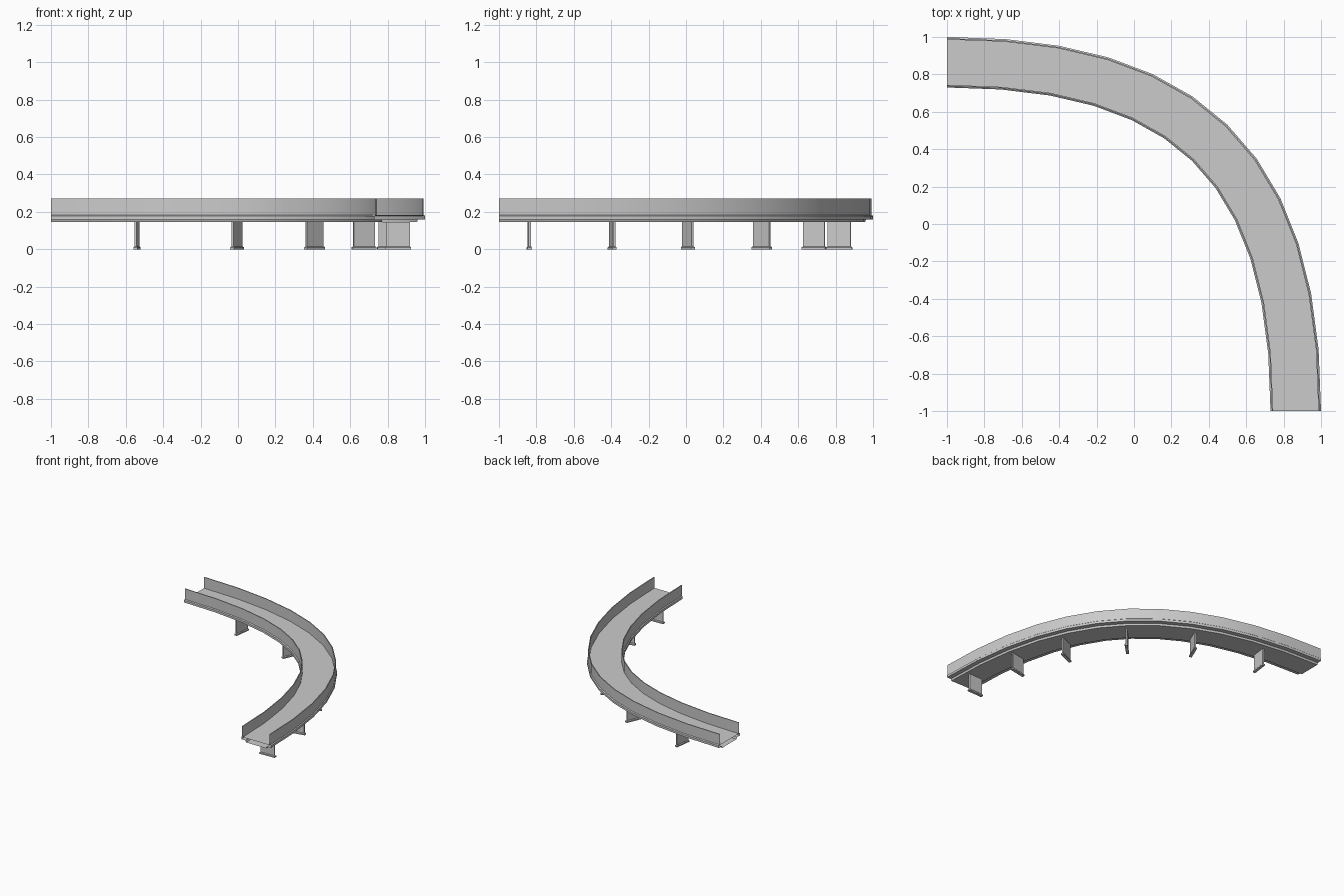
import bpy, bmesh, math
from mathutils import Vector, Matrix

if "Cube" in bpy.data.objects:
    bpy.data.objects.remove(bpy.data.objects["Cube"])

# Centre line of the bend: one cubic bezier
P = [Vector(p) for p in ((-1, .865), (.26, .865), (.865, .337), (.865, -1))]
SEGS = 12

def point(t):
    s = 1 - t
    return s**3 * P[0] + 3*s*s*t * P[1] + 3*s*t*t * P[2] + t**3 * P[3]

def tangent(t):
    s = 1 - t
    return (s*s * (P[1]-P[0]) + 2*s*t * (P[2]-P[1]) + t*t * (P[3]-P[2])).normalized()

def finish(bm, name):
    bmesh.ops.recalc_face_normals(bm, faces=bm.faces)
    mesh = bpy.data.meshes.new(name)
    bm.to_mesh(mesh)
    bm.free()
    ob = bpy.data.objects.new(name, mesh)
    bpy.context.collection.objects.link(ob)
    return ob

# Deck: hollow cross-section (side offset, height) swept along the bend, ends open
half = [(.092, .145), (.098, .16), (.135, .16), (.135, .178), (.128, .184),
        (.128, .27), (.121, .27), (.121, .18)]
profile = half + [(-x, z) for x, z in reversed(half)]
bm = bmesh.new()
rings = []
for i in range(SEGS + 1):
    t = i / SEGS
    c, d = point(t), tangent(t)
    n = Vector((-d.y, d.x))
    rings.append([bm.verts.new((*(c + n*x), z)) for x, z in profile])
for a, b in zip(rings, rings[1:]):
    for k in range(len(profile)):
        m = (k + 1) % len(profile)
        bm.faces.new((a[k], a[m], b[m], b[k]))
deck = finish(bm, "road_deck")
bpy.context.view_layer.objects.active = deck
deck.select_set(True)
bpy.ops.object.shade_smooth_by_angle(angle=math.radians(30))

# Piers: thin wall with a wider chamfered foot, set across the road
levels = [(.0685, .011, 0), (.0685, .011, .01), (.062, .006, .016), (.062, .006, .146)]
spots = [(-.54, .82), (-.005, .685), (.41, .405), (.674, .01), (.812, -.395), (.857, -.838)]
for i, (x, y) in enumerate(spots):
    t = min((k / 200 for k in range(201)), key=lambda k: (point(k) - Vector((x, y))).length)
    d = tangent(t)
    bm = bmesh.new()
    loops = [[bm.verts.new((a*h, b*w, z)) for a, b in ((1, 1), (-1, 1), (-1, -1), (1, -1))]
             for w, h, z in levels]
    for lo, hi in zip(loops, loops[1:]):
        for k in range(4):
            bm.faces.new((lo[k], lo[(k+1) % 4], hi[(k+1) % 4], hi[k]))
    bm.faces.new(loops[0])
    bm.faces.new(loops[-1])
    pier = finish(bm, f"pier_{i + 1}")
    pier.matrix_world = Matrix.Translation((x, y, 0)) @ Matrix.Rotation(math.atan2(d.y, d.x), 4, 'Z')
